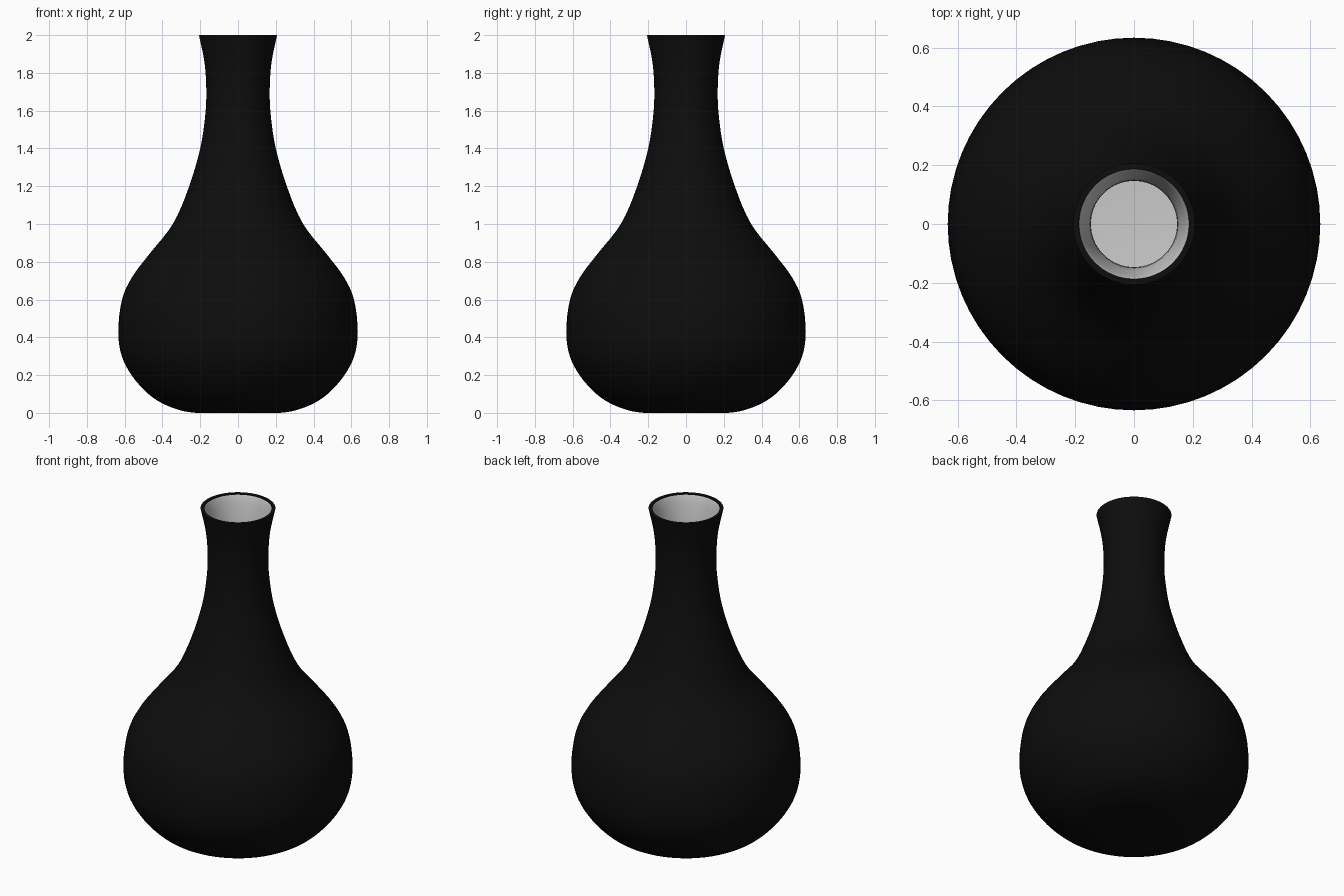
import bpy, bmesh, math
from mathutils import Vector

if "Cube" in bpy.data.objects:
    bpy.data.objects.remove(bpy.data.objects["Cube"])

SIDES = 64

def material(name, rgb):
    m = bpy.data.materials.new(name)
    m.diffuse_color = (*rgb, 1)
    m.use_nodes = True
    m.node_tree.nodes["Principled BSDF"].inputs["Base Color"].default_value = m.diffuse_color
    return m

def smooth_curve(pts, steps=4):
    """Catmull-Rom curve through the (radius, height) points."""
    p = [Vector(q) for q in pts]
    p = [p[0]] + p + [p[-1]]
    out = []
    for i in range(1, len(p) - 2):
        a, b, c, d = p[i - 1:i + 3]
        for k in range(steps):
            t = k / steps
            out.append(0.5 * (2 * b + (c - a) * t + (2 * a - 5 * b + 4 * c - d) * t * t
                              + (3 * b - a - 3 * c + d) * t ** 3))
    return out + [p[-1]]

def lathe(name, prof, mat, floor, inward=False):
    bm = bmesh.new()
    rings = [[bm.verts.new((r * math.cos(2 * math.pi * i / SIDES),
                            r * math.sin(2 * math.pi * i / SIDES), z))
              for i in range(SIDES)] for r, z in prof]
    for lo, hi in zip(rings, rings[1:]):
        for i in range(SIDES):
            j = (i + 1) % SIDES
            bm.faces.new((lo[i], lo[j], hi[j], hi[i]))
    if floor:
        bm.faces.new(rings[0][::-1])
    if inward:
        bmesh.ops.reverse_faces(bm, faces=bm.faces[:])
    me = bpy.data.meshes.new(name)
    bm.to_mesh(me)
    bm.free()
    me.materials.append(mat)
    ob = bpy.data.objects.new(name, me)
    bpy.context.collection.objects.link(ob)
    bpy.ops.object.select_all(action='DESELECT')
    ob.select_set(True)
    bpy.context.view_layer.objects.active = ob
    bpy.ops.object.shade_smooth_by_angle(angle=math.radians(40))
    return ob

black = material("black_glaze", (0.004, 0.004, 0.004))
white = material("white_lining", (0.6, 0.6, 0.6))

# Outer silhouette, foot to lip
outer = smooth_curve([(0.22, 0), (0.30, 0.012), (0.40, 0.05), (0.48, 0.105), (0.56, 0.195),
                      (0.615, 0.30), (0.634, 0.43), (0.614, 0.60), (0.56, 0.72),
                      (0.47, 0.84), (0.345, 1.0), (0.262, 1.19), (0.20, 1.40),
                      (0.173, 1.58), (0.168, 1.72), (0.178, 1.86), (0.207, 2.0)])

# Inner wall: outer profile offset by the wall thickness
WALL = 0.021
inner = []
for i, p in enumerate(outer):
    t = outer[min(i + 1, len(outer) - 1)] - outer[max(i - 1, 0)]
    n = Vector((-t.y, t.x)).normalized()
    inner.append(p + n * WALL)
inner[0] = Vector((0.22, WALL))
inner[-1] = Vector((0.187, 1.994))

# Black body with a flat lip, and white lining
lathe("vase_body", outer + [Vector((0.187, 2.0)), inner[-1]], black, True)
lathe("vase_lining", inner, white, True, inward=True)
